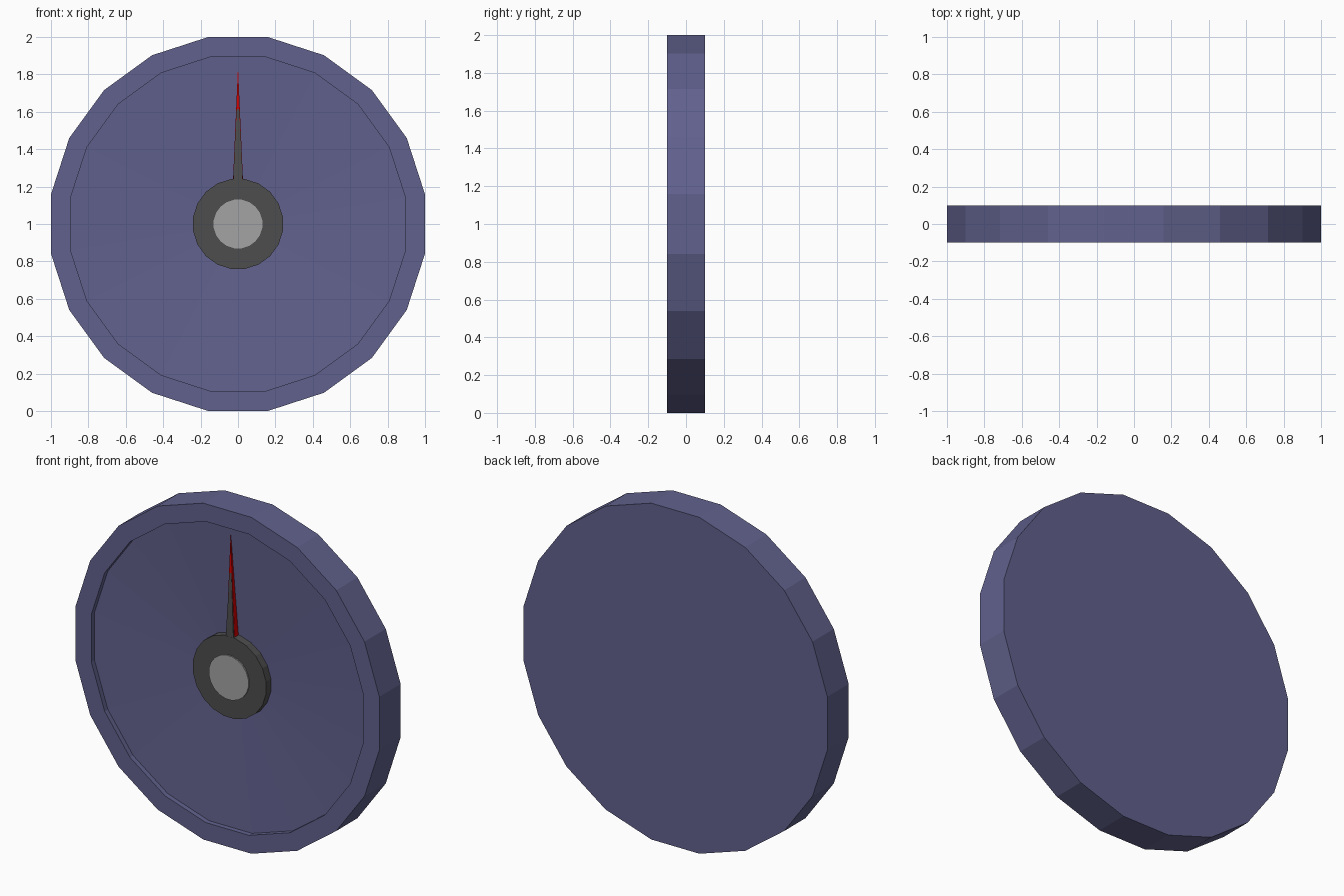
import bpy, bmesh, math

if "Cube" in bpy.data.objects:
    bpy.data.objects.remove(bpy.data.objects["Cube"])

N = 20
CZ = 1.0


def material(name, rgb):
    m = bpy.data.materials.new(name)
    m.diffuse_color = (*rgb, 1)
    m.use_nodes = True
    m.node_tree.nodes["Principled BSDF"].inputs["Base Color"].default_value = m.diffuse_color
    return m


def finish(name, bm, mat):
    bmesh.ops.recalc_face_normals(bm, faces=bm.faces)
    me = bpy.data.meshes.new(name)
    bm.to_mesh(me)
    bm.free()
    ob = bpy.data.objects.new(name, me)
    bpy.context.collection.objects.link(ob)
    me.materials.append(mat)
    return ob


def lathe(name, profile, mat):
    """Turn (flat-side radius, y) points about the y axis; radius 0 is a pole."""
    bm = bmesh.new()
    rings = []
    for r, y in profile:
        R = r / math.cos(math.pi / N)
        angles = [(i + 0.5) * 2 * math.pi / N for i in range(N if r else 1)]
        rings.append([bm.verts.new((R * math.sin(a), y, CZ + R * math.cos(a)))
                      for a in angles])
    for a, b in zip(rings, rings[1:]):
        for i in range(N):
            quad = [a[i % len(a)], a[(i + 1) % len(a)],
                    b[(i + 1) % len(b)], b[i % len(b)]]
            bm.faces.new(list(dict.fromkeys(quad)))
    return finish(name, bm, mat)


def needle(name, half_w, z0, z1, front0, front1, back, mat):
    """Tapered pointer whose front may slope from front0 to front1."""
    bm = bmesh.new()
    outline = [(-half_w, z0, front0), (half_w, z0, front0), (0, z1, front1)]
    f = [bm.verts.new((x, y, z)) for x, z, y in outline]
    b = [bm.verts.new((x, back, z)) for x, z, y in outline]
    bm.faces.new(f)
    bm.faces.new(b[::-1])
    for i in range(3):
        j = (i + 1) % 3
        bm.faces.new((f[i], f[j], b[j], b[i]))
    return finish(name, bm, mat)


blue = material("slate_blue", (0.12, 0.12, 0.27))
dark = material("dark_grey", (0.075, 0.075, 0.075))
grey = material("mid_grey", (0.37, 0.37, 0.37))
red = material("red", (0.7, 0.0, 0.0))

# Round case with raised rim and a shallow dished dial
lathe("case", [(0, 0.1), (1, 0.1), (1, -0.1), (0.895, -0.1),
               (0.895, -0.07), (0, -0.02)], blue)

# Central hub and its cap
lathe("hub", [(0, -0.015), (0.24, -0.015), (0.24, -0.08), (0, -0.08)], dark)
lathe("hub_cap", [(0, -0.07), (0.13, -0.07), (0.13, -0.088), (0, -0.088)], grey)

# Red pointer with a dark sloping cover that sinks into it near the tip
needle("pointer", 0.028, 1.2, 1.84, -0.07, -0.07, -0.02, red)
needle("pointer_cover", 0.027, 1.2, 1.74, -0.08, -0.067, -0.05, dark)
